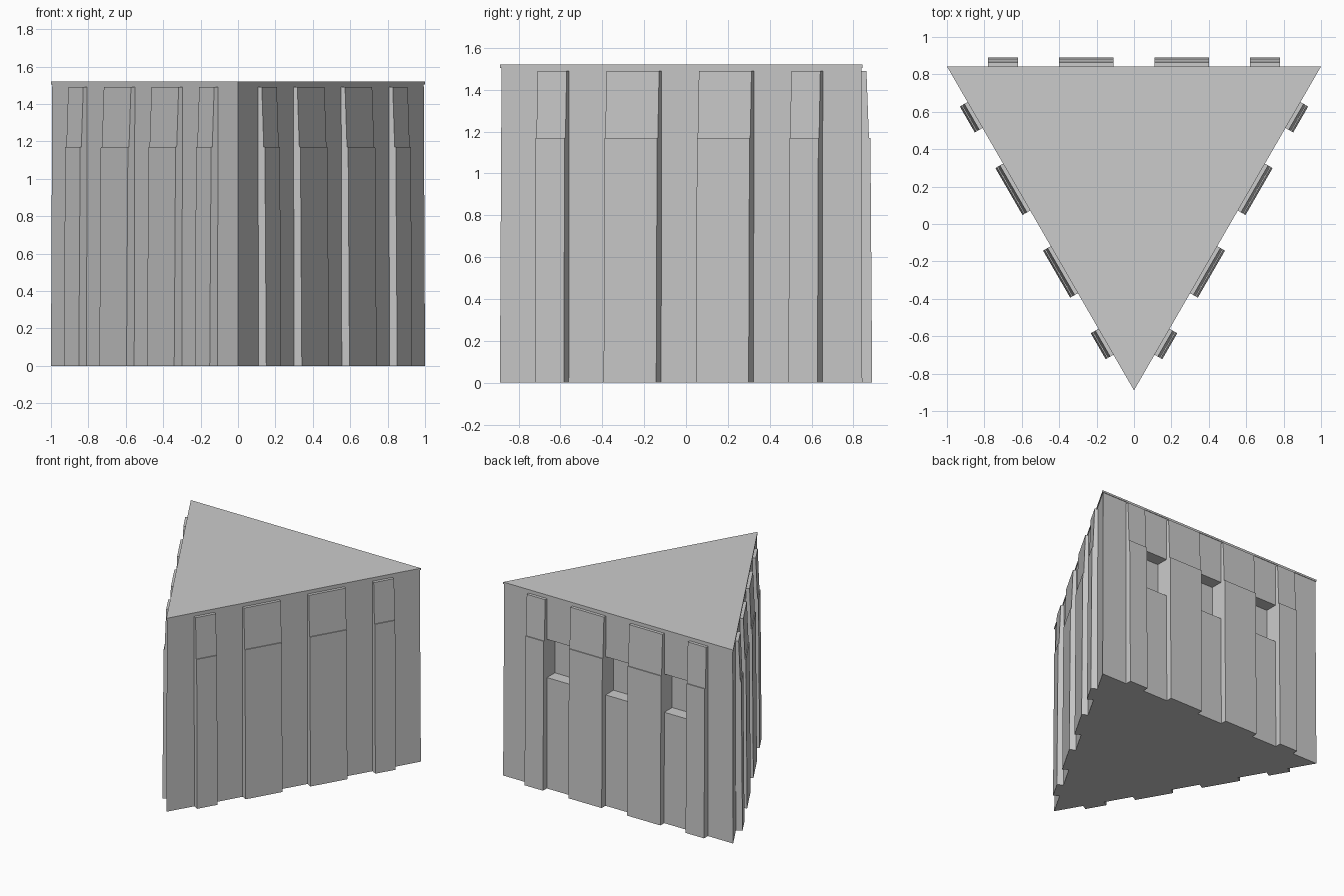
import bpy, bmesh
from math import radians, sqrt
from mathutils import Matrix, Vector

if "Cube" in bpy.data.objects:
    bpy.data.objects.remove(bpy.data.objects["Cube"])

WALL_Y = 0.8425                        # back wall plane
CENTRE = Vector((0, WALL_Y - 1 / sqrt(3), 0))
PILASTERS = [(-0.78, -0.62), (-0.40, -0.11), (0.11, 0.40), (0.62, 0.78)]


def loft(name, lower, upper, z0, z1):
    """Closed solid between two matching polygons at z0 and z1."""
    bm = bmesh.new()
    a = [bm.verts.new((x, y, z0)) for x, y in lower]
    b = [bm.verts.new((x, y, z1)) for x, y in upper]
    n = len(a)
    bm.faces.new(a[::-1])
    bm.faces.new(b)
    for i in range(n):
        j = (i + 1) % n
        bm.faces.new((a[i], a[j], b[j], b[i]))
    bmesh.ops.recalc_face_normals(bm, faces=bm.faces)
    mesh = bpy.data.meshes.new(name)
    bm.to_mesh(mesh)
    bm.free()
    ob = bpy.data.objects.new(name, mesh)
    bpy.context.collection.objects.link(ob)
    return ob


def triangle(inset=0.0):
    k = 1 - inset * sqrt(3)
    pts = [(-1, WALL_Y), (0, WALL_Y - sqrt(3)), (1, WALL_Y)]
    return [(x * k, CENTRE.y + (y - CENTRE.y) * k) for x, y in pts]


def rect(x0, x1, y0, y1):
    return [(x0, y0), (x1, y0), (x1, y1), (x0, y1)]


# triangular tower body and thin roof slab
body = loft("tower_body", triangle(), triangle(0.004), 0, 1.505)
loft("roof_slab", triangle(), triangle(), 1.505, 1.52)

# three window recesses in the back wall, one in each bay
for (_, x0), (x1, _) in zip(PILASTERS, PILASTERS[1:]):
    foot = rect(x0, x1, WALL_Y - 0.10, WALL_Y + 0.2)
    cutter = loft("window_cutter", foot, foot, 0.87, 1.17)
    cutter.hide_render = True
    mod = body.modifiers.new("window", 'BOOLEAN')
    mod.operation = 'DIFFERENCE'
    mod.solver = 'EXACT'
    mod.object = cutter
    bpy.context.view_layer.objects.active = body
    bpy.ops.object.modifier_apply(modifier=mod.name)
    bpy.data.objects.remove(cutter)

# two-stage tapering pilasters, four on each of the three walls
STAGES = [("lower_pilaster", 0, 1.17, 0.0475, 0.039),
          ("upper_pilaster", 1.17, 1.49, 0.032, 0.02)]
for side in range(3):
    turn = (Matrix.Translation(CENTRE) @ Matrix.Rotation(radians(120 * side), 4, 'Z')
            @ Matrix.Translation(-CENTRE))
    for x0, x1 in PILASTERS:
        for name, z0, z1, d0, d1 in STAGES:
            back = WALL_Y - 0.008
            ob = loft(name, rect(x0, x1, back, WALL_Y + d0),
                      rect(x0, x1, back, WALL_Y + d1), z0, z1)
            ob.data.transform(turn)
